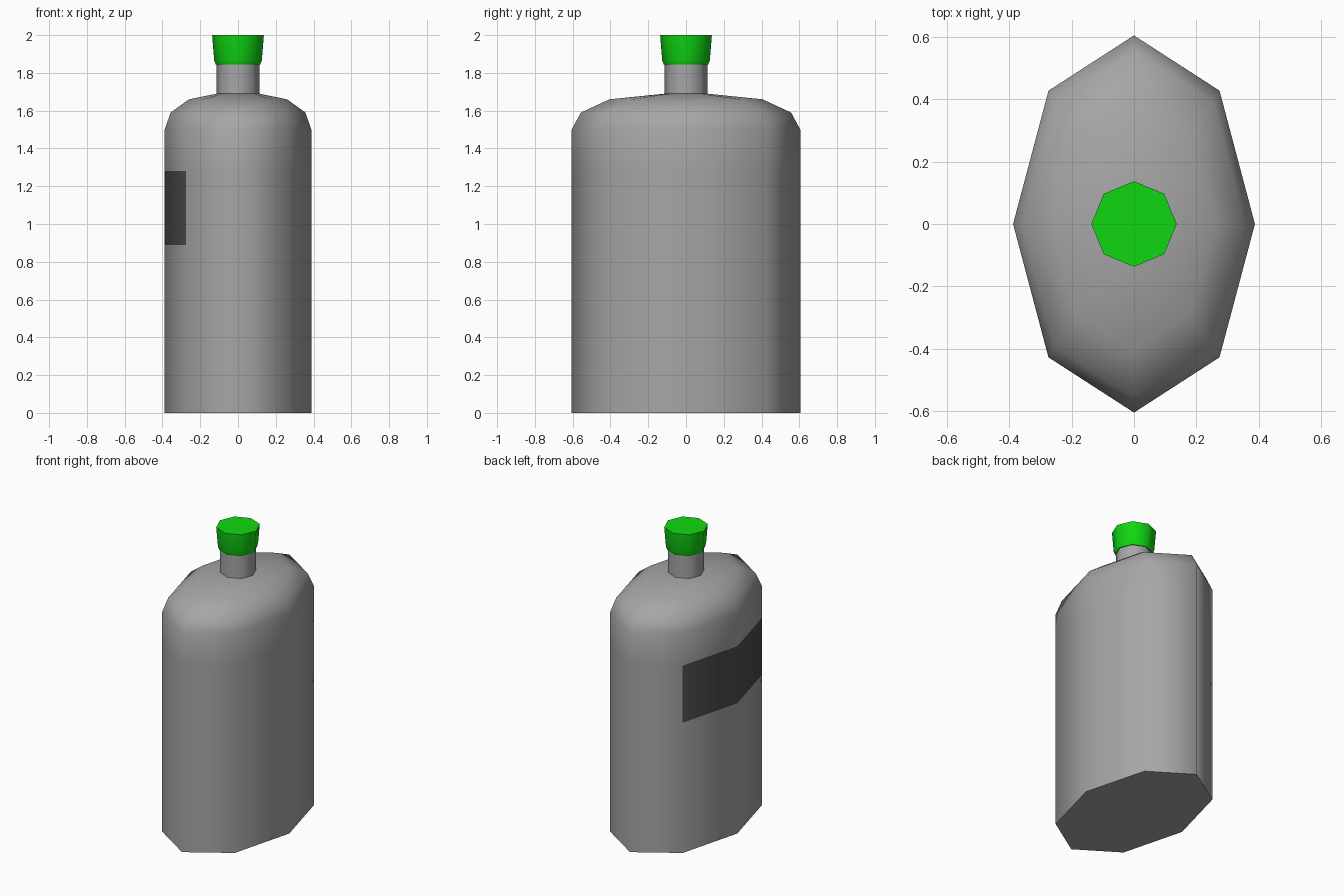
import bpy, bmesh
from math import sin, cos, pi, radians

cube = bpy.data.objects.get("Cube")
if cube:
    bpy.data.objects.remove(cube, do_unlink=True)

SIDES = 8


def material(name, color):
    m = bpy.data.materials.new(name)
    m.use_nodes = True
    m.diffuse_color = (*color, 1)
    m.node_tree.nodes["Principled BSDF"].inputs["Base Color"].default_value = (*color, 1)
    return m


grey = material("bottle grey", (0.38, 0.38, 0.38))
dark = material("label dark grey", (0.075, 0.075, 0.075))
green = material("cap green", (0.005, 0.68, 0.006))


def loft(name, rings, mats, sharp_angle, pick=None):
    """Stack eight-sided elliptical rings (rx, ry, z) into a capped solid."""
    bm = bmesh.new()
    loops = [[bm.verts.new((rx * cos(2 * pi * i / SIDES), ry * sin(2 * pi * i / SIDES), z))
              for i in range(SIDES)] for rx, ry, z in rings]
    for low, high in zip(loops, loops[1:]):
        for i in range(SIDES):
            j = (i + 1) % SIDES
            bm.faces.new((low[i], low[j], high[j], high[i]))
    bm.faces.new(loops[0][::-1])
    bm.faces.new(loops[-1])
    bm.normal_update()
    if pick:
        for f in bm.faces:
            f.material_index = pick(f)
    mesh = bpy.data.meshes.new(name)
    bm.to_mesh(mesh)
    bm.free()
    for m in mats:
        mesh.materials.append(m)
    obj = bpy.data.objects.new(name, mesh)
    bpy.context.collection.objects.link(obj)
    bpy.ops.object.select_all(action="DESELECT")
    obj.select_set(True)
    bpy.context.view_layer.objects.active = obj
    bpy.ops.object.shade_smooth_by_angle(angle=radians(sharp_angle))
    return obj


# Bottle body with shoulder; the label wraps the two broad facets on the -x side
LABEL_LOW, LABEL_HIGH = 0.89, 1.28
RX, RY = 0.388, 0.605


def is_label(face):
    c = face.calc_center_median()
    return int(LABEL_LOW < c.z < LABEL_HIGH and face.normal.x < -0.8)


shape = [(1, 0), (1, LABEL_LOW), (1, LABEL_HIGH), (1, 1.5), (0.92, 1.59), (0.67, 1.66)]
body_rings = [(RX * s, RY * s, z) for s, z in shape] + [(0.113, 0.113, 1.69)]
loft("bottle_body", body_rings, [grey, dark], 70, is_label)

# Neck
loft("bottle_neck", [(0.113, 0.113, 1.68), (0.113, 0.113, 1.86)], [grey], 70)

# Flared cap with a chamfered lower rim
cap = [(0.118, 1.845), (0.126, 1.865), (0.137, 2.0)]
loft("bottle_cap", [(r, r, z) for r, z in cap], [green], 50)
